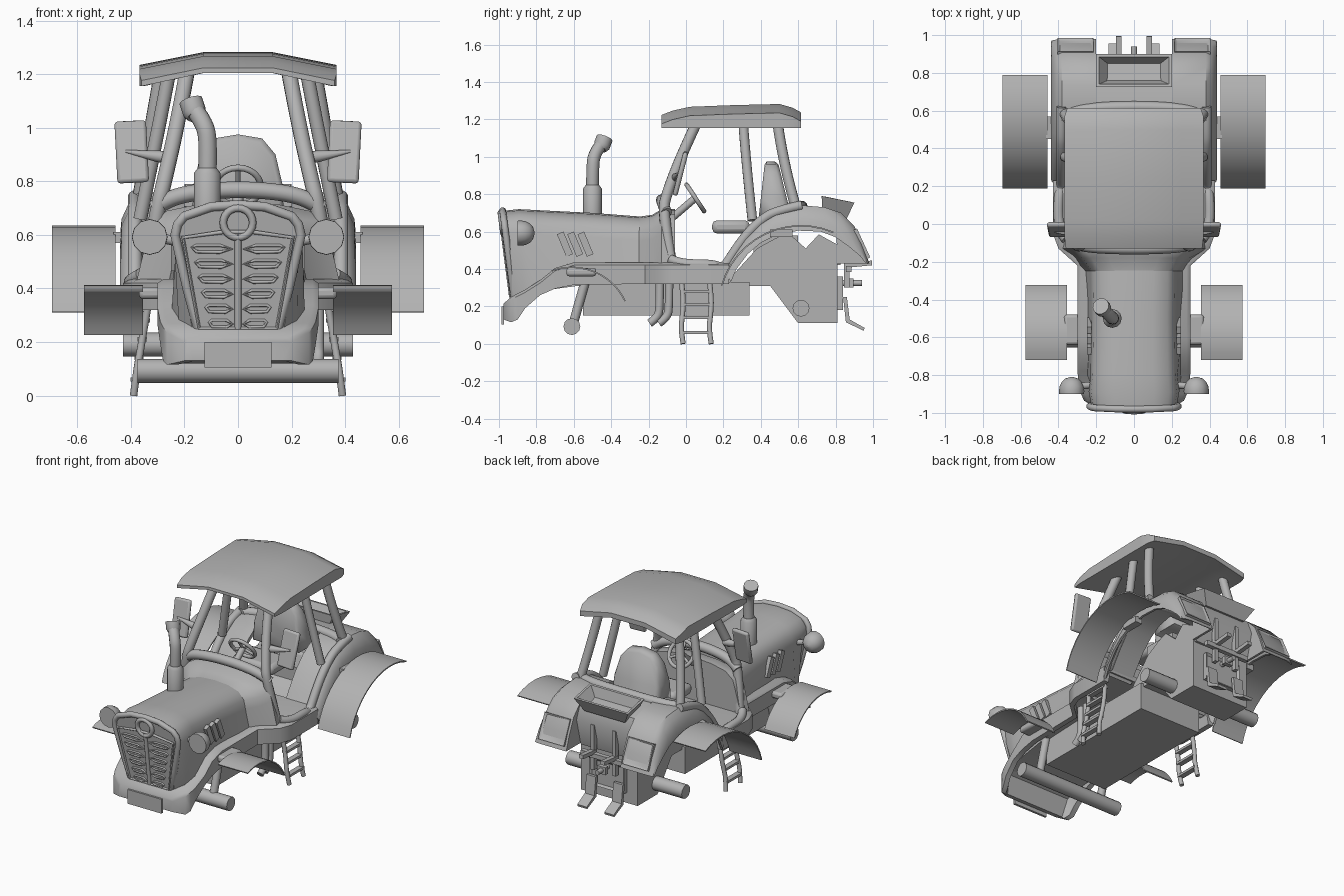
import bpy, bmesh, math
from mathutils import Vector, Matrix, Euler

cube = bpy.data.objects.get("Cube")
if cube:
    bpy.data.objects.remove(cube, do_unlink=True)
link = bpy.context.scene.collection.objects.link
grey = bpy.data.materials.new("plain grey")
grey.use_nodes = True
grey.diffuse_color = (0.45, 0.45, 0.45, 1)
grey.node_tree.nodes["Principled BSDF"].inputs["Base Color"].default_value = grey.diffuse_color

def finish(bm, name, mirror=False, bevel=0, angle=38):
    """Turn a bmesh into a shaded object, optionally mirrored across x."""
    bmesh.ops.recalc_face_normals(bm, faces=bm.faces)
    for f in bm.faces:
        f.smooth = True
    for e in bm.edges:
        e.smooth = len(e.link_faces) == 2 and e.calc_face_angle(0) < math.radians(angle)
    mesh = bpy.data.meshes.new(name)
    bm.to_mesh(mesh)
    bm.free()
    mesh.materials.append(grey)
    ob = bpy.data.objects.new(name, mesh)
    link(ob)
    if bevel:
        mod = ob.modifiers.new("bevel", "BEVEL")
        mod.width, mod.segments = bevel, 2
    if mirror:
        ob.modifiers.new("mirror", "MIRROR")

def loft(name, rings, **options):
    """Skin closed rings of points and cap both ends."""
    bm = bmesh.new()
    rows = [[bm.verts.new(p) for p in ring] for ring in rings]
    for a, b in zip(rows, rows[1:]):
        for i in range(len(a)):
            bm.faces.new((a[i - 1], a[i], b[i], b[i - 1]))
    bm.faces.new(rows[0])
    bm.faces.new(rows[-1])
    finish(bm, name, **options)

def prism(name, profile, x0, x1, **options):
    """Extrude a side profile across x."""
    loft(name, [[(x, y, z) for y, z in profile] for x in (x0, x1)], **options)

def box(name, centre, size, rot=(0, 0, 0), inset=0, **options):
    """Box, with an optional recess in its back face."""
    bm = bmesh.new()
    bmesh.ops.create_cube(bm, size=1, matrix=Matrix.LocRotScale(Vector(centre), Euler(rot), Vector(size)))
    if inset:
        bm.normal_update()
        back = max(bm.faces, key=lambda f: f.normal.y)
        bmesh.ops.inset_region(bm, faces=[back], thickness=inset, depth=-0.012)
    finish(bm, name, **options)

def tube(name, points, r, radii=None, curved=False, cyclic=False, **options):
    """Round bar along a path."""
    curve = bpy.data.curves.new(name, "CURVE")
    curve.dimensions, curve.bevel_depth, curve.bevel_resolution, curve.use_fill_caps = "3D", r, 4, True
    spline = curve.splines.new("NURBS" if curved else "POLY")
    spline.points.add(len(points) - 1)
    for p, q, k in zip(spline.points, points, radii or [1] * len(points)):
        p.co, p.radius = (*q, 1), k
    spline.use_cyclic_u = cyclic
    if curved:
        spline.order_u, spline.use_endpoint_u, spline.resolution_u = 3, True, 5
    helper = bpy.data.objects.new("helper", curve)
    link(helper)
    bm = bmesh.new()
    bm.from_mesh(bpy.data.meshes.new_from_object(helper.evaluated_get(bpy.context.evaluated_depsgraph_get())))
    bpy.data.objects.remove(helper, do_unlink=True)
    finish(bm, name, **options)

def circle(centre, r, u, v, n=24):
    turns = [math.tau * i / n for i in range(n)]
    return [Vector(centre) + r * (math.cos(t) * Vector(u) + math.sin(t) * Vector(v)) for t in turns]

def sym(half):
    """Complete a half outline that runs from -x to the centre."""
    return half + [(-x, z) for x, z in half[::-1] if x]

# hood and cowl
def hood_ring(y, w, wb, zt, zb, slant=0.0):
    half = [(-wb, zb), (-w, zt - .13), (-w * .95, zt - .075), (-w * .78, zt - .03), (-w * .45, zt - .007), (0, zt)]
    return [(x, y - slant * (z - .25), z) for x, z in sym(half)]
loft("hood", [hood_ring(-.925, .225, .17, .71, .24, .13), hood_ring(-.87, .24, .22, .72, .25, .05),
              hood_ring(-.8, .23, .25, .715, .28), hood_ring(-.5, .225, .26, .70, .32), hood_ring(-.24, .23, .28, .68, .33)])
loft("cowl", [hood_ring(-.25, .23, .28, .68, .33), hood_ring(-.18, .29, .32, .69, .35),
              hood_ring(-.13, .34, .39, .72, .38), hood_ring(-.06, .32, .38, .72, .38)])
# grille on the slanted nose
def nose(outline, out=0.0):
    return [(x, -.925 - .13 * (z - .25) - out, z) for x, z in outline]
rim = sym([(-.15, .24), (-.19, .4), (-.235, .6), (-.225, .64), (-.2, .67), (-.1, .705), (0, .712)])
tube("grille_surround", nose(rim, -.005), .018, cyclic=True)
panel = sym([(-.145, .25), (-.205, .59), (-.06, .61)])
loft("grille_panel", [nose(panel, -.01), nose(panel, .008)])
tube("grille_edge", nose(panel, .008), .008, cyclic=True)
for i in range(6):
    z, w = .547 - .056 * i, .172 - .013 * i
    slot = [(.022, z), (w * .4, z + .014), (w * .9, z + .014), (w, z + .006), (w * .9, z - .01), (w * .4, z - .012)]
    tube("grille_slat", nose(slot, .01), .006, cyclic=True, mirror=True)
tube("grille_centre_bar", nose([(0, .25), (0, .6)], .008), .013)
tube("nose_ring", nose([(p.x, p.z) for p in circle((0, 0, .645), .055, (1, 0, 0), (0, 0, 1))], .01), .014, cyclic=True)
# side vents
for y in (-.69, -.635, -.58):
    prism("hood_vent", [(y, .585), (y + .035, .6), (y + .085, .48), (y + .05, .465)], .225, .25, mirror=True)
# headlights with flat fronts and domed backs
tube("headlight", [(.33, y, .592) for y in (-.9, -.885, -.86, -.835, -.818, -.81)], .067,
     radii=[.98, 1, .96, .78, .5, .1], mirror=True)
tube("headlight_arm", [(.2, -.85, .57), (.3, -.86, .59)], .018, mirror=True)
# exhaust
tube("exhaust_base", [(-.115, -.5, z) for z in (.68, .83, .85)], .05, radii=[1, 1, .7])
tube("exhaust_pipe", [(-.115, -.5, .8), (-.11, -.5, .94), (-.125, -.49, 1.02), (-.165, -.45, 1.07)], .034, curved=True)
tube("exhaust_mouth", [(-.155, -.46, 1.045), (-.163, -.45, 1.06), (-.176, -.435, 1.1)], .045, radii=[.8, 1, 1])
# hollow running board from bumper to cab floor: y, half width, bottom, top, inner roof
rings = []
for y, w, b, t, c in [(-.975, .2, .13, .20, .13), (-.935, .265, .115, .235, .12), (-.9, .28, .13, .255, .235),
                      (-.86, .29, .19, .275, .255), (-.78, .3, .26, .325, .3), (-.7, .3, .295, .39, .37),
                      (-.6, .3, .315, .42, .4), (-.22, .3, .32, .42, .4), (-.13, .4, .32, .42, .4),
                      (-.05, .43, .32, .42, .4), (.23, .43, .32, .42, .4)]:
    half = [(-w + .05, c), (-w + .035, b), (-w, b), (-w, t), (-w * .93, t + .015)]
    rings.append([(x, y, z) for x, z in sym(half)])
loft("running_board", rings)
box("bumper_plate", (0, -.98, .152), (.25, .015, .095))
# chassis, gearbox and axles
prism("chassis", [(-.55, .15), (.34, .15), (.34, .33), (-.55, .33)], -.23, .23)
prism("gearbox", [(.2, .31), (.45, .31), (.6, .11), (.81, .11), (.81, .53), (.71, .585), (.64, .51), (.55, .59),
                  (.48, .565), (.38, .51), (.28, .4)], -.21, .21)
tube("front_axle", [(-.375, -.61, .092), (.375, -.61, .092)], .045)
tube("front_axle_strut", [(.24, -.605, .1), (.24, -.54, .33)], .025, mirror=True)
tube("rear_axle", [(-.43, .615, .19), (.43, .615, .19)], .045)
# outer wheel arches as thin curved sheets
def arch(name, x0, x1, y, z, r, start, end):
    turns = [math.radians(start + (end - start) * i / 12) for i in range(13)]
    corners = ((x0, r), (x1, r), (x1, r - .008), (x0, r - .008))
    loft(name, [[(x, y + q * math.cos(a), z + q * math.sin(a)) for x, q in corners] for a in turns], mirror=True)
arch("front_arch", .354, .575, -.61, .095, .318, 25, 110)
arch("rear_arch", .458, .695, .615, .19, .445, 164, 67)
box("front_arch_bracket", (.32, -.56, .383), (.1, .16, .045), bevel=.015, mirror=True)
box("rear_arch_bracket", (.44, .51, .59), (.05, .12, .04), mirror=True)
# rear mudguards with rounded shoulders
outer = [(.2, .4), (.25, .48), (.32, .58), (.4, .66), (.48, .71), (.62, .74), (.74, .73), (.83, .70),
         (.9, .63), (.945, .53), (.98, .43)]
inner = [(.24, .33), (.27, .4), (.33, .48), (.4, .54), (.48, .58), (.6, .605), (.72, .6), (.8, .57),
         (.87, .52), (.93, .47), (.965, .425)]
section = [(.2, 0), (.38, 0), (.41, .2), (.435, .6), (.44, 1), (.425, 1), (.38, .25), (.2, .25)]
loft("mudguard", [[(x, *Vector(o).lerp(Vector(i), k)) for x, k in section] for o, i in zip(outer, inner)], mirror=True)
prism("mudguard_end_wall", [(.8, .7), (.9, .63), (.945, .53), (.98, .43), (.81, .43)], .2, .215, mirror=True)
prism("rear_deck", [(.57, .735), (.74, .73), (.83, .7), (.87, .6), (.825, .42), (.8, .42), (.84, .6), (.81, .67),
                    (.74, .7), (.57, .705)], -.2, .2)
box("tail_lamp", (.31, .936, .533), (.19, .03, .17), (.43, 0, 0), inset=.022, mirror=True)
# rear tray: half width, front and back y, front and back z
loft("rear_tray", [[(-x, y0, z0), (x, y0, z0), (x, y1, z1), (-x, y1, z1)] for x, y0, y1, z0, z1 in (
    (.15, .73, .86, .7, .67), (.2, .725, .9, .79, .755), (.185, .74, .885, .788, .757), (.14, .76, .85, .72, .70))])
# hitch
box("hitch_upright", (.08, .86, .45), (.025, .03, .3), mirror=True)
box("hitch_arm", (.08, .92, .425), (.03, .15, .025), (.1, 0, 0), mirror=True)
box("hitch_crossbar", (0, .87, .40), (.32, .03, .03))
box("hitch_plate", (0, .82, .27), (.26, .04, .18), inset=.02)
tube("hitch_pin", [(0, .82, .325), (0, .94, .325)], .016)
box("hitch_pin_block", (0, .88, .325), (.06, .03, .05))
prism("hitch_foot", [(.84, .25), (.86, .25), (.875, .13), (.955, .085), (.95, .07), (.855, .115)], .065, .135, mirror=True)
# roof: y, drop of the top, width factor
rings, xs = [], (-.368, -.25, -.13, .13, .25, .368)
for y, drop, k in ((-.13, .058, .98), (-.07, .035, 1), (.02, .015, 1), (.25, .006, 1), (.5, 0, 1), (.57, .02, 1), (.615, .045, .96)):
    rings.append([(x * k, y, 1.282 - drop - .2 * (abs(x) - .13)) for x in xs]
                 + [(x * k, y, 1.205 - .21 * (abs(x) - .13)) for x in reversed(xs)])
loft("roof", rings)
# cab frame
tube("front_pillar", [(.19, .07, 1.21), (.225, -.02, 1.02), (.275, -.105, .8), (.3, -.125, .7), (.345, -.075, .42)],
     .029, curved=True, mirror=True)
tube("middle_pillar", [(.26, .305, 1.19), (.3, .32, .98), (.365, .355, .66)], .026, curved=True, mirror=True)
tube("rear_pillar", [(.29, .49, 1.18), (.33, .52, .96), (.37, .59, .72)], .028, curved=True, mirror=True)
tube("windshield_sill", [(0, -.13, .768), (.1, -.13, .768), (.26, -.12, .74), (.31, -.105, .7)], .031, curved=True, mirror=True)
tube("rear_sill", [(0, .62, .735), (.37, .62, .73), (.37, .55, .725)], .03, curved=True, mirror=True)
tube("door_frame", [(.36, -.08, .45), (.4, -.03, .425), (.4, .14, .425)] + [(.385, y, z) for y, z in outer[:6]],
     .027, curved=True, mirror=True)
# mirrors
box("side_mirror", (.397, -.03, .91), (.118, .027, .238), (-.25, .05, 0), bevel=.012, mirror=True)
tube("mirror_arm", [(.25, -.055, .888), (.3, -.052, .893), (.42, -.042, .912)], .024, radii=[1, .9, .2], mirror=True)
# seat
box("seat_base", (0, .48, .5), (.4, .24, .16))
box("seat_cushion", (0, .24, .625), (.3, .2, .07), bevel=.025)
seat = sym([(-.17, .66), (-.168, .78), (-.14, .9), (-.09, .96), (0, .975)])
loft("seat_back", [[(x * k, y + (.975 - z) * lean, .8 + (z - .8) * k) for x, z in seat]
                   for y, k, lean in ((.42, .9, -.1), (.432, 1, -.1), (.475, 1, .2), (.495, .9, .22))], angle=60)
# steering wheel
hub = Vector((0, .05, .78))
wheel = circle(hub, .085, (1, 0, 0), (0, .55, -.83))
tube("steering_wheel", wheel, .012, cyclic=True)
for i in (2, 10, 18):
    tube("steering_spoke", [hub, wheel[i]], .009)
tube("steering_column", [hub, (0, -.09, .66)], .02)
# steps, sloping outward
def step_x(z):
    return .39 - .17 * max(z - .02, 0)
for y in (-.02, .13):
    tube("step_rail", [(step_x(z), y + d, z) for z, d in ((.37, -.01), (.25, .008), (.14, 0), (.08, -.008), (0, .005))],
         .014, curved=True, mirror=True)
for z in (.06, .14, .21, .28, .36):
    box("step_rung", (step_x(z), .055, z), (.035, .15, .016), mirror=True)
# bent drain pipes under the floor
for y in (-.15, -.1):
    tube("under_pipe", [(.3, y + .01, .34), (.3, y + .01, .2), (.3, y, .14), (.3, y - .045, .11)], .022, curved=True)
